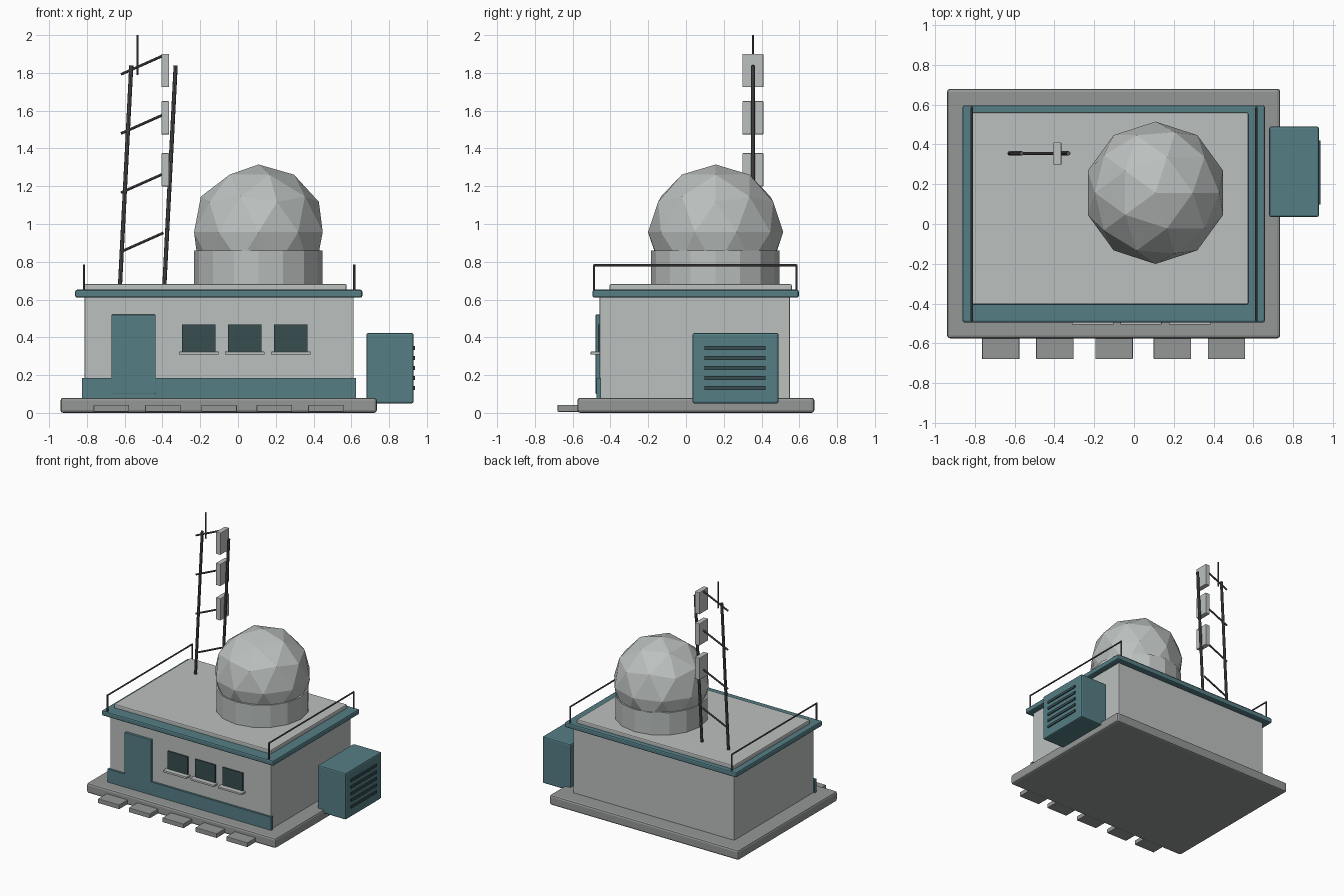
import bpy
from mathutils import Vector

old = bpy.data.objects.get("Cube")
if old:
    bpy.data.objects.remove(old, do_unlink=True)


def material(name, r, g, b):
    m = bpy.data.materials.new(name)
    m.use_nodes = True
    m.diffuse_color = (r, g, b, 1)
    m.node_tree.nodes["Principled BSDF"].inputs["Base Color"].default_value = (r, g, b, 1)
    return m


WALL = material("pale grey", 0.50, 0.53, 0.52)
CONCRETE = material("concrete grey", 0.30, 0.31, 0.31)
TEAL = material("muted teal", 0.09, 0.21, 0.235)
GLASS = material("dark glass", 0.04, 0.075, 0.08)
METAL = material("dark metal", 0.09, 0.09, 0.095)


def finish(name, mat):
    ob = bpy.context.object
    ob.name = name
    ob.data.materials.append(mat)
    return ob


def box(name, mat, x, y, z, bevel=0):
    """Box from (min, max) ranges on each axis."""
    ranges = (x, y, z)
    bpy.ops.mesh.primitive_cube_add(size=1, location=[(a + b) / 2 for a, b in ranges])
    ob = finish(name, mat)
    ob.scale = [b - a for a, b in ranges]
    bpy.ops.object.transform_apply(location=False, rotation=False, scale=True)
    if bevel:
        mod = ob.modifiers.new("soft edges", "BEVEL")
        mod.width = bevel
        mod.segments = 2
    return ob


def rod(name, start, end, radius, sides=8):
    a, b = Vector(start), Vector(end)
    bpy.ops.mesh.primitive_cylinder_add(vertices=sides, radius=radius,
                                        depth=(b - a).length, location=(a + b) / 2)
    ob = finish(name, METAL)
    ob.rotation_euler = (b - a).to_track_quat("Z", "Y").to_euler()
    bpy.ops.object.shade_smooth_by_angle()
    return ob


# Foundation and the row of paving pads
box("foundation_slab", CONCRETE, (-0.94, 0.735), (-0.575, 0.68), (0, 0.08), 0.015)
for i, x in enumerate((-0.67, -0.398, -0.10, 0.193, 0.465)):
    box(f"paving_pad_{i + 1}", CONCRETE, (x - 0.094, x + 0.094), (-0.68, -0.55),
        (0.006, 0.042), 0.004)

# Building body, front plinth and door
box("walls", WALL, (-0.812, 0.612), (-0.458, 0.55), (0.07, 0.62), 0.005)
box("front_plinth", TEAL, (-0.825, 0.625), (-0.474, -0.45), (0.075, 0.185))
box("door", TEAL, (-0.67, -0.437), (-0.478, -0.45), (0.1, 0.52), 0.003)

# Windows with sills
for i, x in enumerate((-0.207, 0.035, 0.28)):
    box(f"window_{i + 1}", GLASS, (x - 0.089, x + 0.089), (-0.467, -0.45), (0.32, 0.467))
    box(f"window_sill_{i + 1}", WALL, (x - 0.105, x + 0.105), (-0.505, -0.45),
        (0.308, 0.324), 0.003)

# Roof
box("roof_eave", TEAL, (-0.862, 0.658), (-0.495, 0.597), (0.61, 0.652), 0.01)
box("roof_deck", WALL, (-0.815, 0.575), (-0.405, 0.56), (0.64, 0.682), 0.008)

# Side railings
for side, x in (("right", -0.815), ("left", 0.615)):
    ends = (-0.487, 0.585)
    for where, y in zip(("front", "back"), ends):
        rod(f"{side}_railing_{where}_post", (x, y, 0.64), (x, y, 0.785), 0.006)
    rod(f"{side}_railing_bar", (x, ends[0], 0.781), (x, ends[1], 0.781), 0.006)

# Faceted dome on its drum
bpy.ops.mesh.primitive_cylinder_add(vertices=16, radius=0.34, depth=0.19,
                                    location=(0.108, 0.155, 0.765))
finish("dome_drum", WALL)
bpy.ops.mesh.primitive_ico_sphere_add(subdivisions=2, radius=0.358,
                                      location=(0.108, 0.157, 0.957))
finish("dome", WALL)

# Leaning ladder mast with skewed rungs
MAST_Y = 0.355
for side, x in (("right", -0.625), ("left", -0.39)):
    rod(f"mast_{side}_rail", (x, MAST_Y, 0.67), (x + 0.06, MAST_Y, 1.84), 0.011)
for i in range(4):
    z = 0.853 + i * 0.313
    rod(f"mast_rung_{i + 1}", (-0.62, MAST_Y, z), (-0.395, MAST_Y, z + 0.1), 0.007)
rod("whip_antenna", (-0.533, MAST_Y, 1.79), (-0.533, MAST_Y, 2.0), 0.005)

# Panel antennas
for i, z in enumerate((1.287, 1.562, 1.812)):
    box(f"panel_antenna_{i + 1}", WALL, (-0.405, -0.365), (0.298, 0.41),
        (z - 0.088, z + 0.088), 0.004)

# Cooling unit with louvres
box("cooling_unit", TEAL, (0.68, 0.93), (0.035, 0.49), (0.05, 0.423), 0.01)
for i in range(5):
    z = 0.132 + i * 0.053
    box(f"cooling_louvre_{i + 1}", GLASS, (0.92, 0.938), (0.097, 0.42),
        (z - 0.01, z + 0.01))
